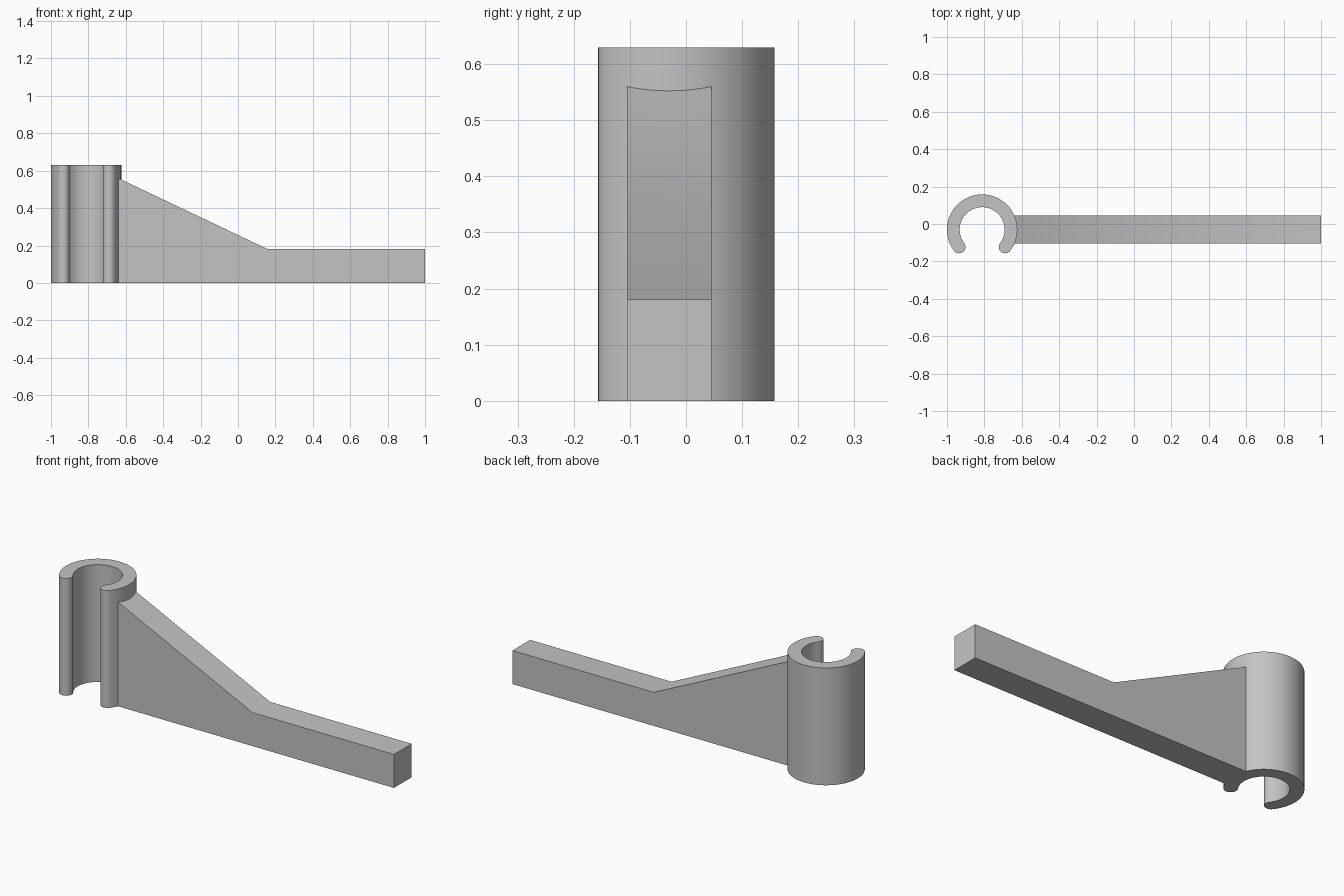
import bpy, bmesh
from math import sin, cos, sqrt, radians, pi

if "Cube" in bpy.data.objects:
    bpy.data.objects.remove(bpy.data.objects["Cube"])

CX, CY = -0.812, -0.03            # clip axis
R_OUT, R_IN, CLIP_H = 0.188, 0.12, 0.63
HALF_W = 0.075                    # arm half width

grey = bpy.data.materials.new("plain grey")
grey.use_nodes = True
colour = (0.55, 0.55, 0.55, 1)
grey.diffuse_color = colour
grey.node_tree.nodes["Principled BSDF"].inputs["Base Color"].default_value = colour


def finish(name, bm):
    bmesh.ops.recalc_face_normals(bm, faces=bm.faces)
    mesh = bpy.data.meshes.new(name)
    bm.to_mesh(mesh)
    bm.free()
    mesh.materials.append(grey)
    obj = bpy.data.objects.new(name, mesh)
    bpy.context.collection.objects.link(obj)
    bpy.ops.object.select_all(action='DESELECT')
    obj.select_set(True)
    bpy.context.view_layer.objects.active = obj
    bpy.ops.object.shade_smooth_by_angle(angle=radians(30))


def arc(x, y, r, start, end, steps):
    angles = [start + (end - start) * i / steps for i in range(steps + 1)]
    return [(x + r * cos(a), y + r * sin(a)) for a in angles]


# Open C-shaped clip with rounded lips
a0, a1 = radians(-37), radians(217)
mid, lip = (R_OUT + R_IN) / 2, (R_OUT - R_IN) / 2
outline = arc(CX, CY, R_OUT, a0, a1, 80)
outline += arc(CX + mid * cos(a1), CY + mid * sin(a1), lip, a1, a1 + pi, 14)[1:-1]
outline += arc(CX, CY, R_IN, a1, a0, 80)
outline += arc(CX + mid * cos(a0), CY + mid * sin(a0), lip, a0 + pi, a0 + 2 * pi, 14)[1:-1]
bm = bmesh.new()
base = bm.faces.new([bm.verts.new((x, y, 0)) for x, y in outline])
top = bmesh.ops.extrude_face_region(bm, geom=[base], use_keep_orig=True)["geom"]
bmesh.ops.translate(bm, vec=(0, 0, CLIP_H),
                    verts=[g for g in top if isinstance(g, bmesh.types.BMVert)])
finish("clip", bm)

# Arm: side profile lofted across its width, its end hollowed to fit the clip
bm = bmesh.new()
sections = []
STRIPS = 12
for i in range(STRIPS + 1):
    y = HALF_W * (2 * i / STRIPS - 1)
    x = CX + sqrt((R_OUT - 0.001) ** 2 - y * y)
    rise = 0.18 + 0.475 * (0.16 - x)
    profile = [(x, 0), (x, rise), (0.16, 0.18), (1, 0.18), (1, 0)]
    sections.append([bm.verts.new((px, CY + y, pz)) for px, pz in profile])
for a, b in zip(sections, sections[1:]):
    for j in range(len(a)):
        k = (j + 1) % len(a)
        bm.faces.new((a[j], a[k], b[k], b[j]))
bm.faces.new(sections[0])
bm.faces.new(reversed(sections[-1]))
bmesh.ops.dissolve_limit(bm, angle_limit=radians(0.5), verts=bm.verts, edges=bm.edges)
finish("support_arm", bm)
